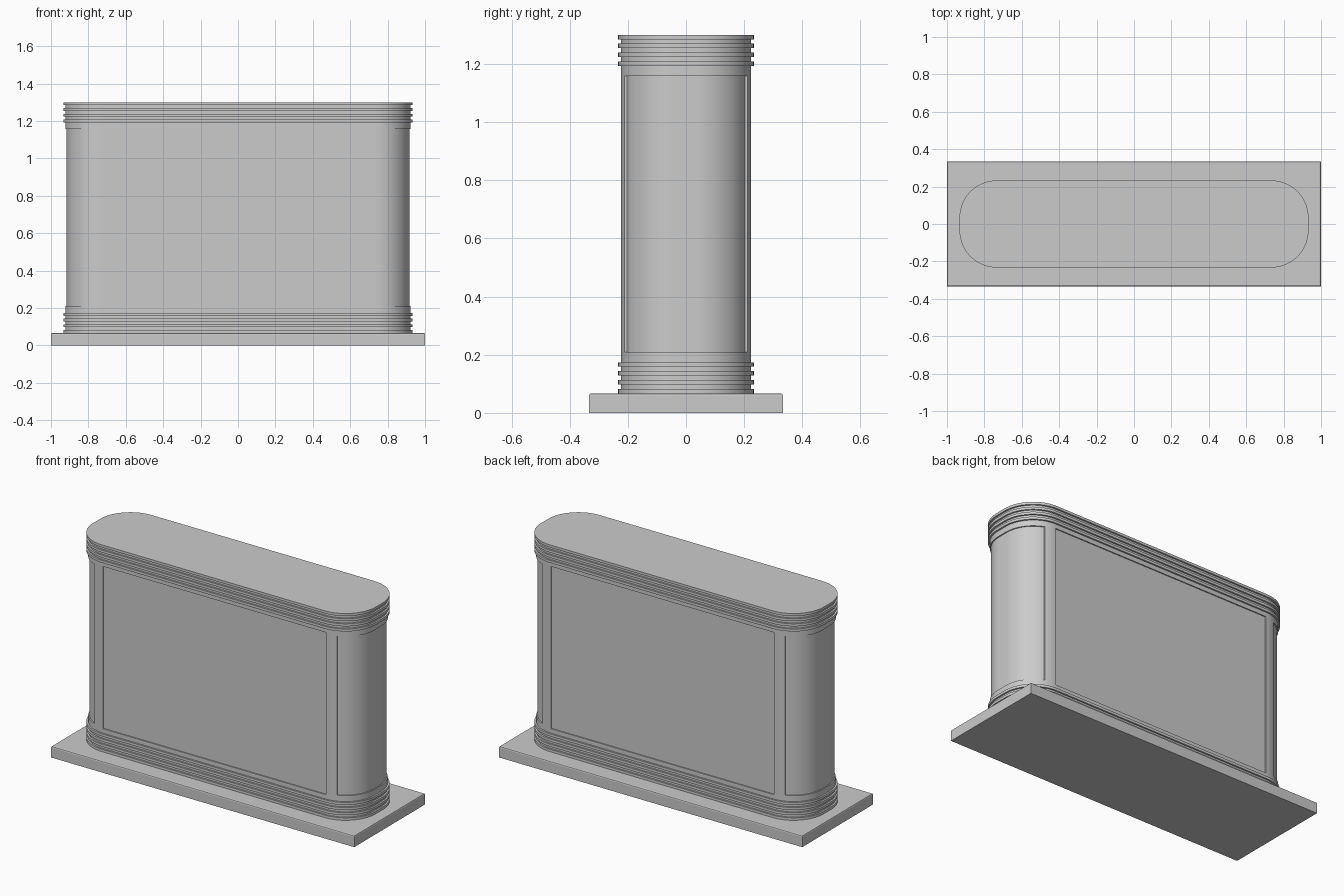
import bpy, bmesh, math

if "Cube" in bpy.data.objects:
    bpy.data.objects.remove(bpy.data.objects["Cube"], do_unlink=True)

GREY = (0.6, 0.6, 0.6, 1)
mat = bpy.data.materials.new("light grey")
mat.use_nodes = True
mat.diffuse_color = GREY
mat.node_tree.nodes["Principled BSDF"].inputs["Base Color"].default_value = GREY

CX, CY, R = 0.733, 0.033, 0.2      # corner centre and radius of the body outline
RECESS, GROOVE = 0.0167, 0.01
BASE_TOP, TOP = 0.067, 1.3
STEPS = 20


def add_object(name, bm):
    bmesh.ops.recalc_face_normals(bm, faces=bm.faces)
    mesh = bpy.data.meshes.new(name)
    bm.to_mesh(mesh)
    bm.free()
    mesh.materials.append(mat)
    obj = bpy.data.objects.new(name, mesh)
    bpy.context.collection.objects.link(obj)
    return obj


def loft(name, layers):
    """Solid through a stack of (outline, height) layers."""
    bm = bmesh.new()
    rings = [[bm.verts.new((x, y, z)) for x, y in pts] for pts, z in layers]
    for low, high in zip(rings, rings[1:]):
        n = len(low)
        for i in range(n):
            j = (i + 1) % n
            bm.faces.new((low[i], low[j], high[j], high[i]))
    bm.faces.new(rings[0])
    bm.faces.new(rings[-1])
    return add_object(name, bm)


def outline(inset):
    pts = []
    corners = [(1, 1), (-1, 1), (-1, -1), (1, -1)]
    for k, (sx, sy) in enumerate(corners):
        for i in range(STEPS + 1):
            a = math.pi / 2 * (k + i / STEPS)
            pts.append((sx * CX + (R - inset) * math.cos(a),
                        sy * CY + (R - inset) * math.sin(a)))
    return pts


def smooth(obj):
    bpy.ops.object.select_all(action='DESELECT')
    obj.select_set(True)
    bpy.context.view_layer.objects.active = obj
    bpy.ops.object.shade_smooth_by_angle(angle=math.radians(30))


def cut(obj, cutter):
    mod = obj.modifiers.new("recess", 'BOOLEAN')
    mod.operation = 'DIFFERENCE'
    mod.solver = 'EXACT'
    mod.object = cutter
    bpy.context.view_layer.objects.active = obj
    bpy.ops.object.modifier_apply(modifier=mod.name)
    bpy.data.objects.remove(cutter, do_unlink=True)


def rect(x0, x1, y0, y1):
    return [(x0, y0), (x1, y0), (x1, y1), (x0, y1)]


# Base slab with softened top edges
B = 0.007
loft("base", [(rect(-1, 1, -0.333, 0.333), 0),
              (rect(-1, 1, -0.333, 0.333), BASE_TOP - B),
              (rect(-1 + B * .3, 1 - B * .3, -0.333 + B * .3, 0.333 - B * .3), BASE_TOP - B * .3),
              (rect(-1 + B, 1 - B, -0.333 + B, 0.333 - B), BASE_TOP)])

# Body with four ridges and grooves at the bottom and top
H = 0.0153
levels = []
for i in range(8):
    inset = GROOVE if i % 2 else 0
    levels += [(inset, BASE_TOP + i * H), (inset, BASE_TOP + (i + 1) * H)]
levels += [(inset, BASE_TOP + TOP - z) for inset, z in reversed(levels)]
body = loft("body", [(outline(inset), z) for inset, z in levels])

# Recessed panels on front and back, recessed curved columns at both ends
inner = R - RECESS
turn = math.acos((0.8 - CX) / inner)
for s in (-1, 1):
    panel = rect(-0.735, 0.735, s * (CY + inner), s * 0.4)
    cut(body, loft("panel_cutter", [(panel, 0.2), (panel, 1.167)]))

    quarter = [(CX + inner * math.cos(turn * (1 - i / STEPS)),
                CY + inner * math.sin(turn * (1 - i / STEPS))) for i in range(STEPS + 1)]
    arc = quarter + [(x, -y) for x, y in reversed(quarter)]
    ring = arc + [(0.8, -0.4), (1.1, -0.4), (1.1, 0.4), (0.8, 0.4)]
    ring = [(s * x, y) for x, y in ring]
    cut(body, loft("end_cutter", [(ring, 0.21), (ring, 1.158)]))

smooth(body)
